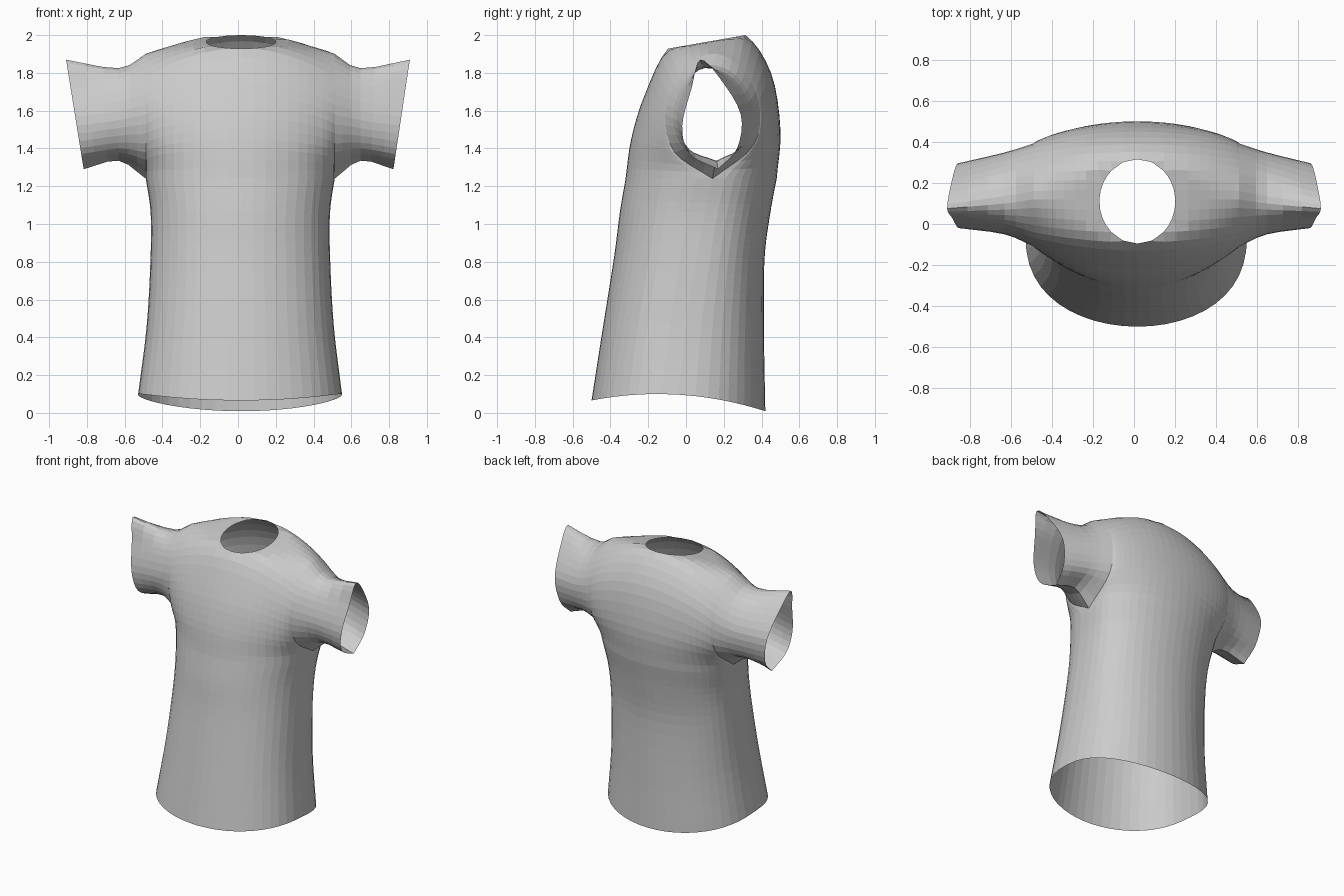
import bpy, bmesh
from math import sin, cos, pi, radians, hypot
from mathutils import Vector

cube = bpy.data.objects.get("Cube")
if cube:
    bpy.data.objects.remove(cube)

COLS, STEPS = 24, 4           # columns across the chest, samples per profile span
SHOULDER_X, PANEL_POWER = 0.5, 0.8

# Profiles in (y, z): front underarm, over the shoulder, down to back underarm
centre = [(-.32, 1.24), (-.29, 1.45), (-.22, 1.68), (-.09, 1.93), (.12, 1.98),
          (.31, 2.0), (.45, 1.8), (.5, 1.5), (.48, 1.24)]
armhole = [(.14, 1.24), (-.06, 1.38), (-.11, 1.58), (-.04, 1.78), (.12, 1.9),
           (.28, 1.84), (.385, 1.65), (.36, 1.42), (.14, 1.24)]
sleeve_mid = [(.16, 1.335), (.01, 1.4), (-.05, 1.55), (0, 1.74), (.1, 1.825),
              (.25, 1.77), (.345, 1.6), (.31, 1.42), (.16, 1.335)]
cuff = [(.17, 1.29), (.02, 1.37), (-.02, 1.52), (.03, 1.72), (.075, 1.87),
        (.18, 1.77), (.29, 1.58), (.27, 1.4), (.17, 1.29)]
# Torso levels from armpit to hem: height, half width, front y, back y, side y
levels = [(1.24, .5, -.32, .48, .14), (1.05, .475, -.35, .445, .1),
          (.8, .475, -.38, .415, .06), (.4, .495, -.44, .413, 0),
          (0, .54, -.5, .42, -.04)]


def smooth_path(points, steps):
    """Sample a smooth curve passing through points of any dimension."""
    pts = [Vector(p) for p in points]
    pts = [2 * pts[0] - pts[1]] + pts + [2 * pts[-1] - pts[-2]]
    out = []
    for a, b, c, d in zip(pts, pts[1:], pts[2:], pts[3:]):
        for s in range(steps):
            t = s / steps
            out.append(b + (c - a) * (t / 2) + (2 * a - 5 * b + 4 * c - d) * (t * t / 2)
                       + (3 * b - a - 3 * c + d) * (t ** 3 / 2))
    return out + [pts[-2]]


def add_grid(bm, rows):
    """Skin a rectangular grid of points with quads."""
    verts = [[bm.verts.new(p) for p in row] for row in rows]
    for r, s in zip(verts, verts[1:]):
        for i in range(len(r) - 1):
            bm.faces.new((r[i], r[i + 1], s[i + 1], s[i]))


bm = bmesh.new()
angles = [pi * (i / COLS - 0.5) for i in range(COLS + 1)]
mid_arch, arm_arch, sleeve_arch, cuff_arch = (
    smooth_path(p, STEPS) for p in (centre, armhole, sleeve_mid, cuff))
last = len(mid_arch) - 1

# Chest, shoulders and upper back: arches blending from centre to armhole
rows = []
for a in angles:
    row = []
    for j, (m, e) in enumerate(zip(mid_arch, arm_arch)):
        rise = min(1, 3 * min(j, last - j) / last)
        w = max(cos(a), 0) ** (PANEL_POWER + (2 - PANEL_POWER) * rise)
        p = e.lerp(m, w)
        row.append((SHOULDER_X * sin(a), p.x, p.y))
    rows.append(row)
add_grid(bm, rows)

# Sleeves: closed loops from armhole to slanted cuff
for side in (-1, 1):
    lines = []
    for e, s, c in zip(arm_arch, sleeve_arch, cuff_arch):
        cuff_x = .82 + (c.y - 1.29) * .155
        lines.append(smooth_path([(side * SHOULDER_X, *e), (side * .64, *s),
                                  (side * cuff_x, *c)], 3))
    add_grid(bm, lines)

# Torso: front and back panels meeting at the sides, with a curved hem
rings = smooth_path(levels, STEPS)
for front in (True, False):
    rows = []
    for z, half, y_front, y_back, y_side in rings:
        row = []
        for a in angles:
            w = max(cos(a), 0) ** PANEL_POWER
            y = y_side + ((y_front if front else y_back) - y_side) * w
            hem = (.1 - .28 * (y + .15) ** 2) * (1 - z / 1.24)
            row.append((half * sin(a), y, z + hem))
        rows.append(row)
    add_grid(bm, rows)

bmesh.ops.remove_doubles(bm, verts=bm.verts, dist=.002)

# Neck opening: remove the top faces and fit the rim to an oval
NECK_Y, NECK_RX, NECK_RY = .11, .185, .205


def neck_radius(p):
    return hypot(p.x / NECK_RX, (p.y - NECK_Y) / NECK_RY)


hole = [f for f in bm.faces if f.calc_center_median().z > 1.8
        and neck_radius(f.calc_center_median()) < 1]
bmesh.ops.delete(bm, geom=hole, context='FACES')
for v in bm.verts:
    if v.is_boundary and v.co.z > 1.85 and abs(v.co.x) < .3:
        r = neck_radius(v.co)
        v.co.x /= r
        v.co.y = NECK_Y + (v.co.y - NECK_Y) / r
        v.co.z = 1.945 + .175 * v.co.y

# Slight sideways drape of the body
for v in bm.verts:
    v.co.x += .017 * max(0, 1 - (v.co.x / .9) ** 2)

bmesh.ops.recalc_face_normals(bm, faces=bm.faces)
mesh = bpy.data.meshes.new("shirt")
bm.to_mesh(mesh)
bm.free()

# Plain grey cloth
cloth = bpy.data.materials.new("grey_cloth")
cloth.use_nodes = True
grey = (.6, .6, .6, 1)
cloth.diffuse_color = grey
cloth.node_tree.nodes["Principled BSDF"].inputs["Base Color"].default_value = grey
mesh.materials.append(cloth)

shirt = bpy.data.objects.new("shirt", mesh)
bpy.context.collection.objects.link(shirt)
